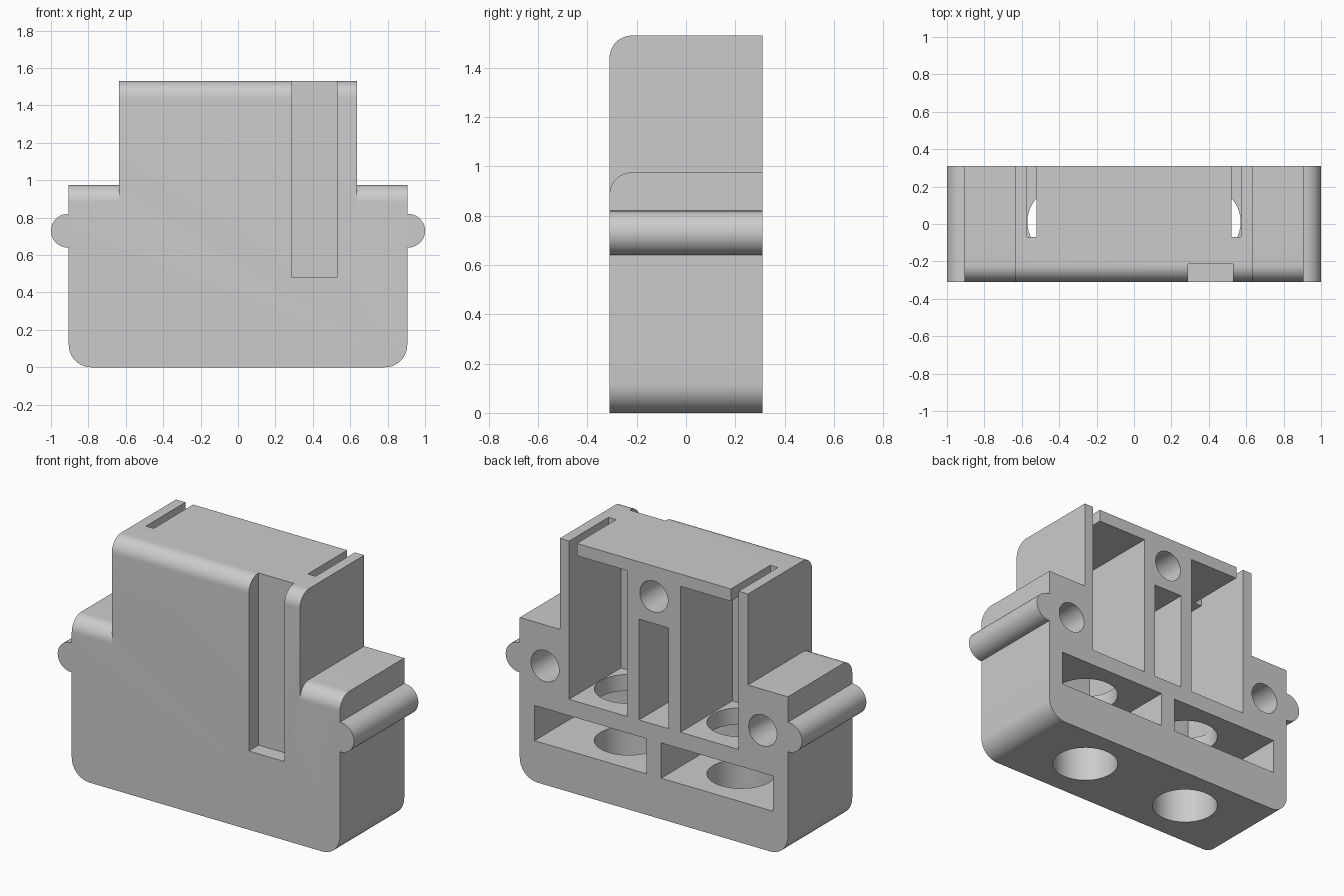
import bpy, bmesh, math
from mathutils import Vector

if "Cube" in bpy.data.objects:
    bpy.data.objects.remove(bpy.data.objects["Cube"])

FRONT, BACK = -0.31, 0.31
DEEP = -0.19            # front wall of the hollows


def arc(cx, cy, r, a0, a1, n):
    return [(cx + r * math.cos(math.radians(a0 + (a1 - a0) * i / n)),
             cy + r * math.sin(math.radians(a0 + (a1 - a0) * i / n))) for i in range(n + 1)]


def prism(name, pts, axis, lo, hi):
    """Extrude a 2D outline along the given axis from lo to hi."""
    place = {'x': lambda p, t: (t, p[0], p[1]),
             'y': lambda p, t: (p[0], t, p[1]),
             'z': lambda p, t: (p[0], p[1], t)}[axis]
    bm = bmesh.new()
    face = bm.faces.new([bm.verts.new(place(p, lo)) for p in pts])
    out = bmesh.ops.extrude_face_region(bm, geom=[face])
    move = Vector(place((0, 0), hi - lo))
    bmesh.ops.translate(bm, vec=move, verts=[g for g in out['geom'] if isinstance(g, bmesh.types.BMVert)])
    bmesh.ops.recalc_face_normals(bm, faces=bm.faces)
    mesh = bpy.data.meshes.new(name)
    bm.to_mesh(mesh)
    bm.free()
    ob = bpy.data.objects.new(name, mesh)
    bpy.context.collection.objects.link(ob)
    return ob


def box(name, x0, x1, y0, y1, z0, z1):
    return prism(name, [(x0, y0), (x1, y0), (x1, y1), (x0, y1)], 'z', z0, z1)


def disc(cx, cy, r, n=48):
    return arc(cx, cy, r, 0, 360, n)[:-1]


def cut(body, cutter):
    bpy.context.view_layer.objects.active = body
    mod = body.modifiers.new("cut", 'BOOLEAN')
    mod.operation, mod.solver, mod.object = 'DIFFERENCE', 'EXACT', cutter
    bpy.ops.object.modifier_apply(modifier=mod.name)
    bpy.data.objects.remove(cutter)


# Housing silhouette: rounded base, side ribs, shoulders and tower
half = arc(0.785, 0.12, 0.12, -90, 0, 12)
half += [(0.905, 0.64)] + arc(0.91, 0.73, 0.09, -90, 90, 20) + [(0.905, 0.82)]
half += [(0.905, 0.975), (0.635, 0.975), (0.635, 1.53)]
outline = half + [(-x, z) for x, z in reversed(half)]
housing = prism("housing", outline, 'y', FRONT, BACK)


# Rounded front edges on the tower and the shoulders
def round_front(z, x0, x1, r=0.09):
    pts = arc(FRONT + r, z - r, r, 90, 180, 12)
    pts += [(FRONT - 0.1, z - r), (FRONT - 0.1, z + 0.1), (FRONT + r, z + 0.1)]
    cut(housing, prism("edge_cutter", pts, 'x', x0, x1))


round_front(1.53, -0.8, 0.8)
round_front(0.975, 0.635, 1.1)
round_front(0.975, -1.1, -0.635)

# Hollows that repeat on both sides
for s in (-1, 1):
    def side_box(name, a, b, *rest):
        cut(housing, box(name, min(s * a, s * b), max(s * a, s * b), *rest))
    side_box("upper_chamber", 0.18, 0.572, DEEP, 0.5, 0.565, 1.455)
    side_box("lower_pocket", 0.05, 0.805, DEEP, 0.5, 0.25, 0.465)
    side_box("top_slot", 0.52, 0.572, -0.07, 0.5, 1.40, 1.7)
    cut(housing, prism("bottom_hole", disc(s * 0.38, 0.01, 0.19), 'z', -0.1, 0.62))
    cut(housing, prism("shoulder_hole", disc(s * 0.735, 0.725, 0.095, 40), 'y', DEEP, 0.5))

# Central hole and slot on the back
cut(housing, prism("center_hole", disc(0, 1.345, 0.095, 40), 'y', DEEP, 0.5))
cut(housing, box("center_slot", -0.1, 0.1, DEEP, 0.5, 0.565, 1.18))

# Long groove on the front
cut(housing, box("front_groove", 0.29, 0.53, -0.5, -0.215, 0.48, 1.7))

# Colour and shading
grey = bpy.data.materials.new("light grey")
grey.diffuse_color = (0.6, 0.6, 0.6, 1)
grey.use_nodes = True
grey.node_tree.nodes["Principled BSDF"].inputs["Base Color"].default_value = grey.diffuse_color
housing.data.materials.clear()
housing.data.materials.append(grey)
for p in housing.data.polygons:
    p.material_index = 0
bpy.ops.object.select_all(action='DESELECT')
housing.select_set(True)
bpy.context.view_layer.objects.active = housing
bpy.ops.object.shade_smooth_by_angle(angle=math.radians(30))
